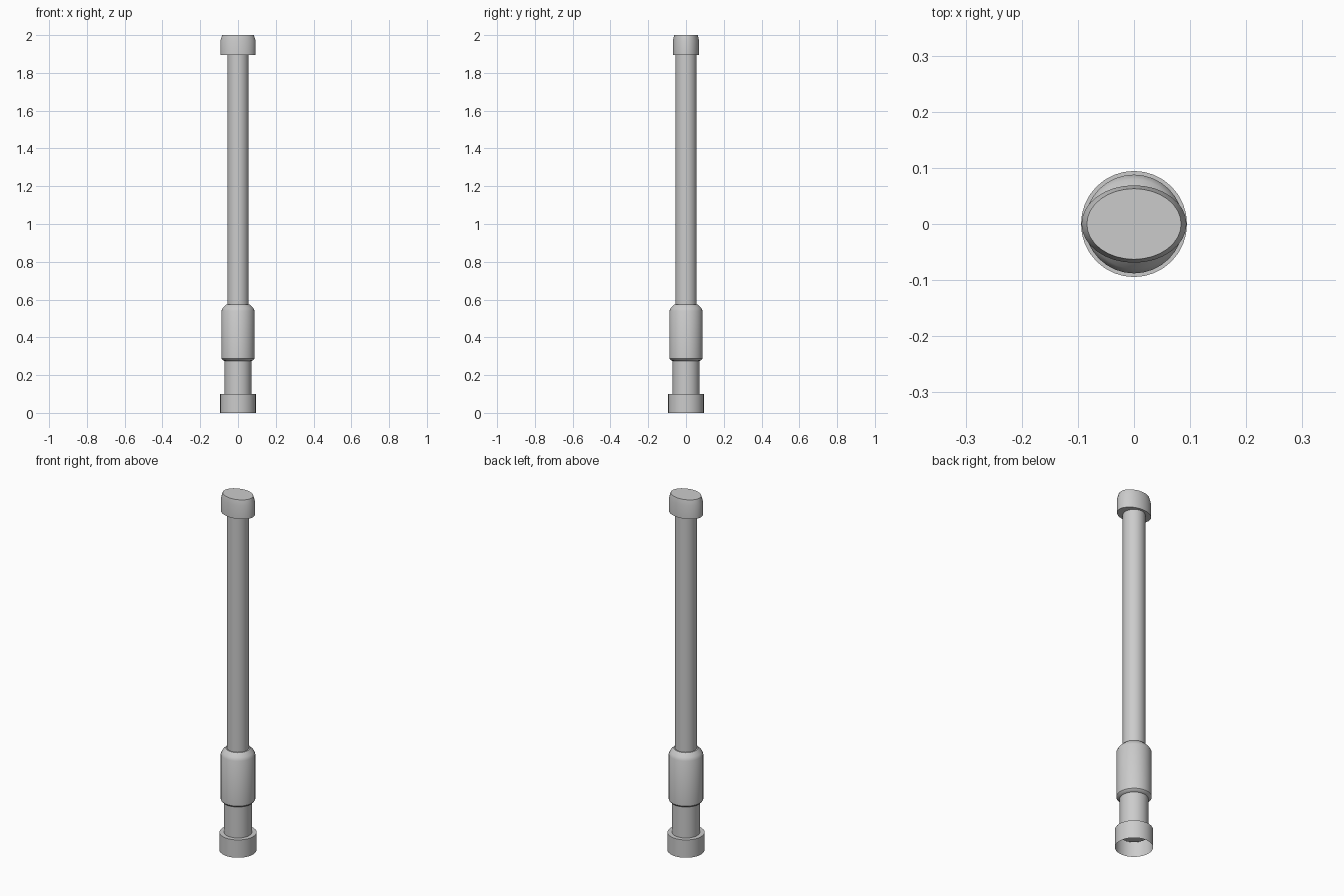
import bpy, bmesh, math

if "Cube" in bpy.data.objects:
    bpy.data.objects.remove(bpy.data.objects["Cube"])

SEGMENTS = 32


def lathe(name, profile, y_scale=1.0):
    """Revolve (radius_x, z[, radius_y]) points around z; radius 0 closes the end."""
    bm = bmesh.new()
    rings = []
    for point in profile:
        rx, z = point[0], point[1]
        ry = point[2] if len(point) > 2 else rx
        if rx == 0:
            rings.append([bm.verts.new((0, 0, z))] * SEGMENTS)
            continue
        rings.append([bm.verts.new((rx * math.cos(a), ry * math.sin(a), z))
                      for a in (2 * math.pi * i / SEGMENTS for i in range(SEGMENTS))])
    for low, high in zip(rings, rings[1:]):
        for i in range(SEGMENTS):
            j = (i + 1) % SEGMENTS
            corners = list(dict.fromkeys((low[i], low[j], high[j], high[i])))
            bm.faces.new(corners)
    mesh = bpy.data.meshes.new(name)
    bm.to_mesh(mesh)
    bm.free()
    obj = bpy.data.objects.new(name, mesh)
    bpy.context.collection.objects.link(obj)
    bpy.ops.object.select_all(action='DESELECT')
    bpy.context.view_layer.objects.active = obj
    obj.select_set(True)
    bpy.ops.object.shade_smooth_by_angle(angle=math.radians(30))
    return obj


# Base collar, open underneath
lathe("base_collar", [(0.0945, 0), (0.0945, 0.10), (0.071, 0.10)])

# Narrow neck, its closed end sitting inside the collar
lathe("neck", [(0, 0.07), (0.071, 0.07), (0.071, 0.277)])

# Thick sleeve with a small lower chamfer and rounded shoulder
lathe("sleeve", [(0.071, 0.275), (0.080, 0.278), (0.088, 0.287), (0.088, 0.54),
                 (0.080, 0.557), (0.062, 0.575), (0.056, 0.575)])

# Long shaft
lathe("shaft", [(0.056, 0.57), (0.056, 1.897)])

# Oval end cap with a bevelled top
lathe("end_cap", [(0, 1.895), (0.0935, 1.895, 0.069), (0.0935, 1.97, 0.069),
                  (0.084, 2.0, 0.063), (0, 2.0)])
